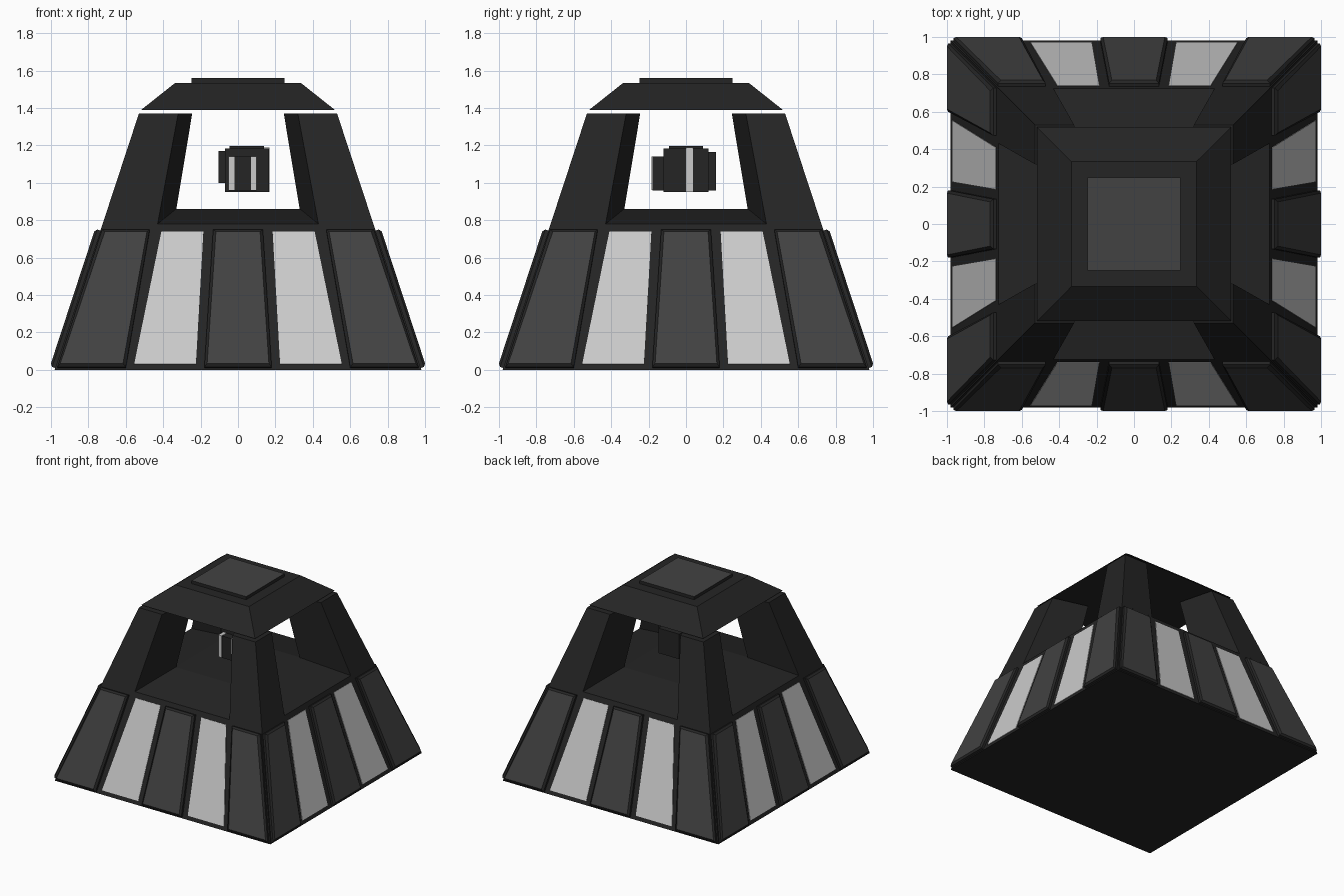
import bpy, bmesh, math
from mathutils import Vector, Matrix

if "Cube" in bpy.data.objects:
    bpy.data.objects.remove(bpy.data.objects["Cube"])


def material(name, v):
    m = bpy.data.materials.new(name)
    m.diffuse_color = (v, v, v, 1)
    m.use_nodes = True
    m.node_tree.nodes["Principled BSDF"].inputs["Base Color"].default_value = m.diffuse_color
    return m


DARK = material("dark_metal", 0.018)
GREY = material("grey_plate", 0.055)
LIGHT = material("light_panel", 0.55)


def loft(name, rings, mats, turns=(0,), cap_mat=0):
    """Closed solid through equal-sized point rings, copied by quarter turns."""
    bm = bmesh.new()
    for t in turns:
        rot = Matrix.Rotation(t * math.pi / 2, 4, 'Z')
        vs = [[bm.verts.new(rot @ Vector(p)) for p in r] for r in rings]
        n = len(vs[0])
        bm.faces.new(vs[0])
        bm.faces.new(vs[-1]).material_index = cap_mat
        for a, b in zip(vs, vs[1:]):
            for i in range(n):
                j = (i + 1) % n
                bm.faces.new((a[i], a[j], b[j], b[i]))
    bmesh.ops.recalc_face_normals(bm, faces=bm.faces[:])
    me = bpy.data.meshes.new(name)
    bm.to_mesh(me)
    bm.free()
    for m in mats:
        me.materials.append(m)
    ob = bpy.data.objects.new(name, me)
    bpy.context.collection.objects.link(ob)
    return ob


def square(h, z):
    return [(-h, -h, z), (h, -h, z), (h, h, z), (-h, h, z)]


def box(name, x, y, z, mat):
    ring = lambda k: [(x[0], y[0], k), (x[1], y[0], k), (x[1], y[1], k), (x[0], y[1], k)]
    return loft(name, [ring(z[0]), ring(z[1])], [mat])


# Sloping base with raised floor
SLOPE = 0.3285
wall = lambda z: 0.98 - SLOPE * z
loft("base", [square(wall(0), 0), square(wall(0.78), 0.78), square(0.335, 0.86)], [DARK])

# Panels lying on the sloping walls, repeated on four sides
NORMAL = Vector((0, -1, SLOPE)).normalized()


def panel(name, bottom, top, z, depth, rim, mats, cap):
    def ring(g, d):
        pts = [(bottom[0] - g, z[0] - g), (bottom[1] + g, z[0] - g),
               (top[1] + g, z[1] + g), (top[0] - g, z[1] + g)]
        return [Vector((x, -wall(h), h)) + NORMAL * d for x, h in pts]
    loft(name, [ring(rim, -0.01), ring(rim, depth * 0.6), ring(0, depth)], mats, range(4), cap)


for side, s in (("left", 1), ("right", -1)):
    flip = lambda a, b: (a, b) if s == 1 else (-b, -a)
    panel(f"{side}_corner_plates", flip(-0.95, -0.615), flip(-0.712, -0.487),
          (0.025, 0.73), 0.03, 0.015, [DARK, GREY], 1)
    panel(f"{side}_light_panels", flip(-0.555, -0.225), flip(-0.41, -0.185),
          (0.03, 0.738), 0.004, 0.0, [LIGHT], 0)
panel("centre_plates", (-0.165, 0.165), (-0.118, 0.118),
      (0.025, 0.73), 0.03, 0.015, [DARK, GREY], 1)


# Four corner pillars with inward splayed reveals
def pillar_ring(o, e, i, z):
    return [(o, o, z), (e, o, z), (i, i, z), (o, e, z)]


loft("corner_pillars", [pillar_ring(0.724, 0.43, 0.343, 0.78),
                        pillar_ring(0.53, 0.32, 0.245, 1.37)], [DARK], range(4))

# Hovering roof and cap plate
loft("roof", [square(0.518, 1.39), square(0.335, 1.535)], [DARK])
loft("roof_cap", [square(0.248, 1.53), square(0.248, 1.56)], [DARK, GREY], (0,), 1)

# Floating core with side blocks and light strips
box("core_body", (-0.07, 0.165), (-0.12, 0.12), (0.95, 1.185), DARK)
box("core_top_plate", (-0.045, 0.14), (-0.09, 0.09), (1.18, 1.197), DARK)
box("core_left_block", (-0.105, -0.065), (-0.08, 0.08), (1.0, 1.17), DARK)
box("core_front_block", (-0.05, 0.10), (-0.18, -0.115), (0.96, 1.14), DARK)
box("core_back_block", (-0.05, 0.14), (0.115, 0.16), (0.96, 1.165), DARK)
for i, x in enumerate((-0.05, 0.07)):
    box(f"core_front_strip_{i + 1}", (x, x + 0.03), (-0.184, -0.115), (0.962, 1.142), LIGHT)
box("core_right_strip", (0.05, 0.169), (0.0, 0.037), (0.952, 1.19), LIGHT)
